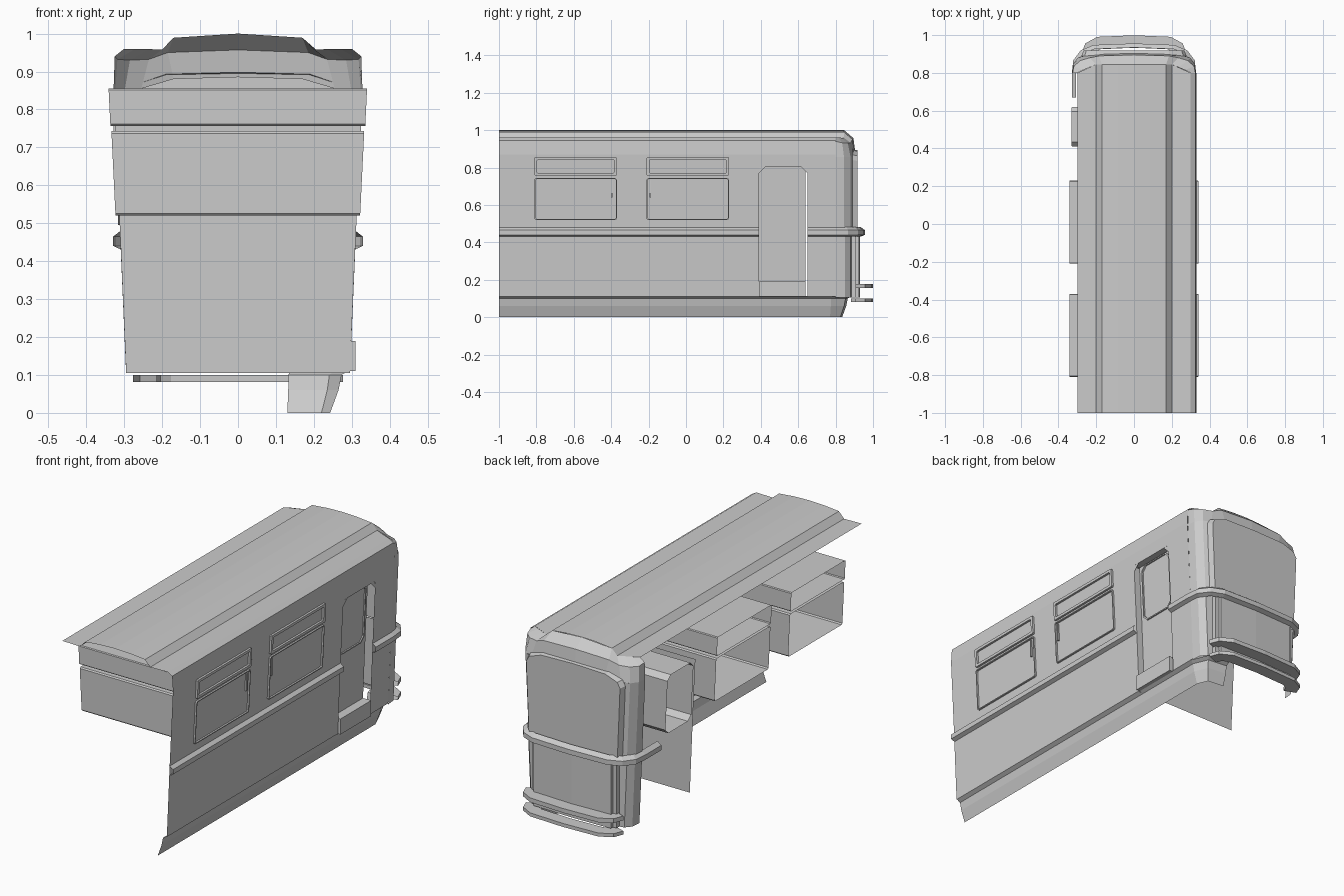
import bpy, bmesh
from mathutils import Vector

if "Cube" in bpy.data.objects:
    bpy.data.objects.remove(bpy.data.objects["Cube"])


def build(name, verts, faces):
    me = bpy.data.meshes.new(name)
    me.from_pydata(verts, [], faces)
    bm = bmesh.new()
    bm.from_mesh(me)
    bmesh.ops.recalc_face_normals(bm, faces=bm.faces)
    bm.to_mesh(me)
    bm.free()
    ob = bpy.data.objects.new(name, me)
    bpy.context.collection.objects.link(ob)
    return ob


def loft(name, rows, closed=False):
    n = len(rows[0])
    faces = []
    for r in range(len(rows) - 1):
        for i in range(n if closed else n - 1):
            j = (i + 1) % n
            faces.append((r * n + i, r * n + j, (r + 1) * n + j, (r + 1) * n + i))
    return build(name, [p for row in rows for p in row], faces)


def sweep(name, path, profile, closed=False):
    """Sweep (offset, z) profile along a plan path, offset to the path's right."""
    pts = [Vector(p) for p in path]
    rows = []
    for i, p in enumerate(pts):
        a = (p - pts[i - 1]).normalized() if i else (pts[1] - p).normalized()
        b = (pts[i + 1] - p).normalized() if i < len(pts) - 1 else a
        n1, n2 = Vector((a.y, -a.x)), Vector((b.y, -b.x))
        m = (n1 + n2) / max(0.4, 1 + n1.dot(n2))
        rows.append([(p.x + m.x * o, p.y + m.y * o, z) for o, z in profile])
    return loft(name, rows, closed)


def mirrored(half):
    """Half row ending on x = 0 -> full row."""
    return half + [(-p[0],) + tuple(p[1:]) for p in reversed(half[:-1])]


def box(name, x0, x1, y0, y1, z0, z1):
    loop = [(y0, z0), (y1, z0), (y1, z1), (y0, z1)]
    ob = loft(name, [[(x, y, z) for y, z in loop] for x in (x0, x1)], True)
    bm = bmesh.new()
    bm.from_mesh(ob.data)
    bmesh.ops.holes_fill(bm, edges=bm.edges)
    bmesh.ops.recalc_face_normals(bm, faces=bm.faces)
    bm.to_mesh(ob.data)
    bm.free()


WALL = [(0.11, 0.295), (0.5, 0.312), (0.87, 0.33), (0.945, 0.325)]


def wall_x(z):
    for (z0, x0), (z1, x1) in zip(WALL, WALL[1:]):
        if z <= z1:
            return x0 + (x1 - x0) * (z - z0) / (z1 - z0)
    return WALL[-1][1]


def side_strip(name, y0, y1, z0, z1, dx=0.0):
    zs = [z0] + [z for z, _ in WALL if z0 < z < z1] + [z1]
    loft(name, [[(wall_x(z) + dx, y, z) for z in zs] for y in (y0, y1)])


def loop(y0, y1, z0, z1, c):
    return [(y0 + c, z0), (y1 - c, z0), (y1, z0 + c), (y1, z1 - c),
            (y1 - c, z1), (y0 + c, z1), (y0, z1 - c), (y0, z0 + c)]


def tunnel(name, y0, y1, z0, z1, c, rim, out, left):
    """Window surround running across the whole car with a rim on the right side."""
    o, i = loop(y0, y1, z0, z1, c), loop(y0 + rim, y1 - rim, z0 + rim, z1 - rim, c)
    loft(name, [[(-wall_x(z) - left, y, z) for y, z in o],
                [(wall_x(z) + out, y, z) for y, z in o],
                [(wall_x(z) + out, y, z) for y, z in i],
                [(wall_x(z) + out - 0.012, y, z) for y, z in i]], True)


# Side wall around the door opening
side_strip("side_wall_main", -1, 0.39, 0.11, 0.945)
side_strip("side_wall_over_door", 0.39, 0.65, 0.805, 0.945)
side_strip("side_wall_end", 0.65, 0.80, 0.11, 0.945)

# Side windows
for k, y in enumerate((-0.81, -0.21)):
    tunnel(f"window_upper_{k}", y, y + 0.44, 0.757, 0.855, 0.004, 0.014, 0.011, 0.012)
    tunnel(f"window_lower_{k}", y, y + 0.44, 0.52, 0.743, 0.006, 0.005, 0.009, 0.01)
for k, y in enumerate((-0.40, -0.195)):
    box(f"window_catch_{k}", 0.31, 0.328, y, y + 0.008, 0.64, 0.73)

# Recessed door, its window, jamb, header and step
side_strip("door_panel", 0.39, 0.64, 0.18, 0.805, -0.035)
tunnel("door_window", 0.41, 0.62, 0.495, 0.80, 0.025, 0.006, -0.028, 0.004)
zs = (0.105, 0.5, 0.80)
loft("door_jamb", [[(s * wall_x(z), 0.39, z) for z in zs] for s in (-1, 1)])
loft("door_header", [[(x, y, 0.805) for y in (0.39, 0.65)] for x in (0.285, 0.327)])
for s, y in ((1, 0.39), (-1, 0.65)):
    build(f"door_corner_{y}", [(wall_x(0.8), y, 0.805), (wall_x(0.8), y + s * 0.035, 0.805),
                               (wall_x(0.77), y, 0.77)], [(0, 1, 2)])
box("door_step", 0.255, 0.31, 0.39, 0.64, 0.11, 0.19)

# Roof with raised centre; stops at the left edge, turns down on the right
half = [(0.2, 0.958), (0.17, 0.989), (0.085, 0.997), (0, 1.0)]
sec = [(-0.3, 0.96)] + [(-x, z) for x, z in half] + half[-2::-1] + [(0.3, 0.96), (0.325, 0.945)]
loft("roof", [[(x, -1, z) for x, z in sec],
              [(x, 0.80 if abs(x) > 0.25 else 0.845, z) for x, z in sec]])

# Rounded cab top
cap = [
    [(0.328, 0.80, 0.855), (0.323, 0.845, 0.855), (0.298, 0.88, 0.855),
     (0.255, 0.893, 0.855), (0.17, 0.90, 0.88), (0, 0.905, 0.885)],
    [(0.325, 0.80, 0.94), (0.318, 0.835, 0.932), (0.285, 0.865, 0.93),
     (0.235, 0.88, 0.932), (0.185, 0.89, 0.95), (0, 0.895, 0.957)],
    [(0.30, 0.80, 0.96), (0.27, 0.815, 0.96), (0.235, 0.83, 0.959),
     (0.2, 0.845, 0.958), (0.17, 0.845, 0.989), (0, 0.845, 1.0)],
]
loft("cab_top", [mirrored(r) for r in cap])

# Cab corners, upper and lower, both sides
for s, side in ((1, "right"), (-1, "left")):
    rows = []
    for z, k in ((0.46, 0.31), (0.855, 0.328)):
        rows.append([(s * x, y, z) for x, y in
                     ((k, 0.80), (k - 0.005, 0.845), (k - 0.03, 0.88), (0.255, 0.895))])
    loft(f"cab_corner_upper_{side}", rows)
    rows = []
    for z, k in ((0.105, 0.295), (0.45, 0.31)):
        rows.append([(s * x, y, z) for x, y in
                     ((k, 0.80), (k - 0.005, 0.85), (k - 0.03, 0.88), (0.24, 0.885),
                      (0.24, 0.908), (0.22, 0.908), (0.22, 0.925))])
    loft(f"cab_corner_lower_{side}", rows)

# Cab front panels
outline = mirrored([(0.262, 0.46), (0.278, 0.84), (0.262, 0.868), (0.19, 0.893), (0, 0.898)])
n = len(outline)
build("cab_front_upper", [(x, 0.89, z) for x, z in outline] +
      [(x * 0.96, 0.918, z - (0.006 if z > 0.5 else 0)) for x, z in outline],
      [(i, i + 1, n + i + 1, n + i) for i in range(n - 1)] + [tuple(range(n, 2 * n))])
loft("cab_front_lower", [[(x, y, z) for x, y in ((0.22, 0.925), (0, 0.93), (-0.22, 0.925))]
                         for z in (0.105, 0.45)])

# Belt rail along the side and around the cab
belt = [(-0.004, 0.43), (0.018, 0.44), (0.018, 0.465), (-0.004, 0.482)]
sweep("belt_rail_side", [(0.311, -1), (0.311, 0.39)], belt)
sweep("belt_rail_cab", [(0.311, 0.65)] + mirrored(
    [(0.311, 0.80), (0.304, 0.86), (0.27, 0.905), (0.21, 0.93), (0, 0.938)]) + [(-0.311, 0.67)], belt)

# Two bumper bands
bumper = mirrored([(0.262, 0.90), (0.245, 0.945), (0.19, 0.975), (0, 0.983)])
for k, (z0, z1) in enumerate(((0.155, 0.177), (0.082, 0.1))):
    sweep(f"bumper_{k}", bumper, [(-0.05, z0), (0.016, z0), (0.016, z1), (-0.05, z1)], True)

# Lower skirt, wrapping inward at the cab
sweep("skirt", [(0.243, -1), (0.243, 0.77), (0.22, 0.825), (0.13, 0.835)],
      [(0, 0), (0.022, 0.06), (0.03, 0.1), (0.05, 0.112)])
